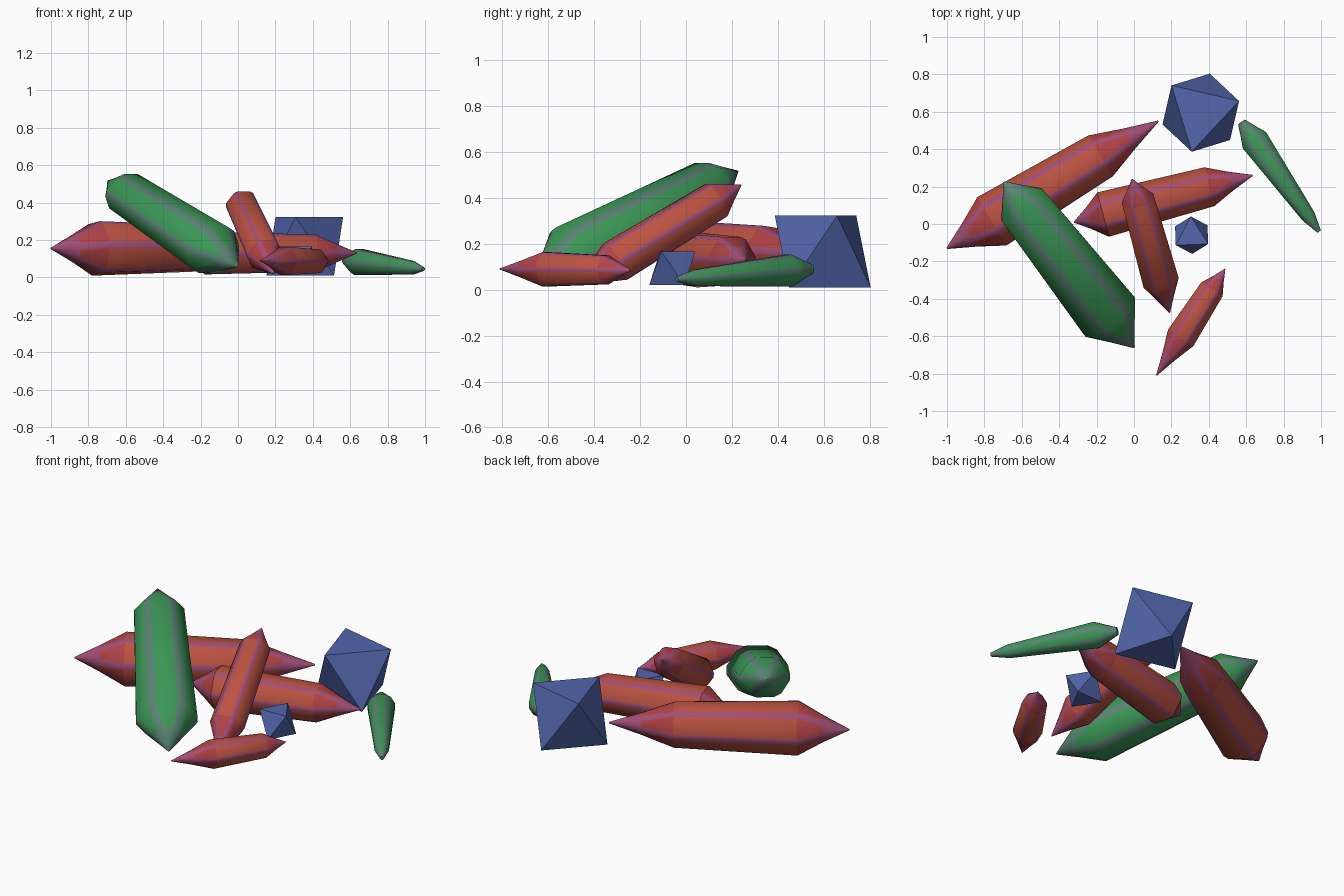
import bpy, bmesh, math
from mathutils import Vector

if "Cube" in bpy.data.objects:
    bpy.data.objects.remove(bpy.data.objects["Cube"])


def material(name, rgb):
    m = bpy.data.materials.new(name)
    m.diffuse_color = (*rgb, 1)
    m.use_nodes = True
    m.node_tree.nodes["Principled BSDF"].inputs["Base Color"].default_value = m.diffuse_color
    return m


RED = material("red", (0.50, 0.085, 0.055))
PLUM = material("plum", (0.36, 0.075, 0.18))
CRIMSON = material("crimson", (0.44, 0.055, 0.06))
GREEN = material("green", (0.045, 0.31, 0.095))
SAGE = material("sage", (0.10, 0.23, 0.17))
BLUE = material("blue", (0.085, 0.135, 0.42))


def finish(bm, name, mats):
    bmesh.ops.recalc_face_normals(bm, faces=bm.faces)
    me = bpy.data.meshes.new(name)
    bm.to_mesh(me)
    bm.free()
    for m in mats:
        me.materials.append(m)
    ob = bpy.data.objects.new(name, me)
    bpy.context.collection.objects.link(ob)
    return ob


def crystal(name, start, end, r0, r1, tip0, tip1, mats, roll=0, cut=0.13,
            flat=1.0, blunt=0.03, smooth=35):
    """Tapered six-sided prism with bevelled edges and a pointed tip at both ends."""
    a, b = Vector(start), Vector(end)
    d = (b - a).normalized()
    length = (b - a).length
    side = d.cross(Vector((0, 0, 1))).normalized()
    up = side.cross(d)
    bm = bmesh.new()

    def ring(dist, r, c):
        corner = []
        for i in range(6):
            t = math.radians(60 * i + roll)
            corner.append(a + d * dist + (side * math.cos(t) + up * math.sin(t) * flat) * r * 1.04)
        pts = []
        for i in range(6):
            p, q = corner[i], corner[(i + 1) % 6]
            pts += [p.lerp(q, c), p.lerp(q, 1 - c)]
        return [bm.verts.new(p) for p in pts]

    # rings: tip, mid tip, shoulder, shoulder, mid tip, tip (wider bevel towards the tips)
    wide = 0.26
    mid = 0.5 + blunt / 2
    rings = [ring(0, r0 * blunt, wide), ring(tip0 * 0.5, r0 * mid, wide), ring(tip0, r0, cut),
             ring(length - tip1, r1, cut), ring(length - tip1 * 0.5, r1 * mid, wide),
             ring(length, r1 * blunt, wide)]
    for k in range(5):
        for i in range(12):
            j = (i + 1) % 12
            f = bm.faces.new((rings[k][i], rings[k][j], rings[k + 1][j], rings[k + 1][i]))
            # accent on the bevels and the outer half of each tip, spots on the inner half
            if i % 2 or k in (0, 4):
                f.material_index = 1
            elif k in (1, 3):
                f.material_index = 2
    for r in (rings[0], rings[-1]):
        bm.faces.new(r).material_index = 1
    ob = finish(bm, name, mats)
    bpy.ops.object.select_all(action='DESELECT')
    bpy.context.view_layer.objects.active = ob
    ob.select_set(True)
    bpy.ops.object.shade_smooth_by_angle(angle=math.radians(smooth))


def octahedron(name, center, z0, z1, r, turn):
    """Octahedron resting on one of its faces."""
    bm = bmesh.new()
    for z, off in ((z1, 0), (z0, 60)):
        for i in range(3):
            t = math.radians(turn + off + 120 * i)
            bm.verts.new((center[0] + r * math.cos(t), center[1] + r * math.sin(t), z))
    bmesh.ops.convex_hull(bm, input=bm.verts)
    finish(bm, name, [BLUE])


red, green = [RED, PLUM, CRIMSON], [GREEN, SAGE, GREEN]

# red crystals
crystal("large_red_crystal", (-1, -0.13, 0.155), (0.13, 0.55, 0.155), 0.154, 0.13, 0.28, 0.36, red, 8)
crystal("middle_red_crystal", (-0.32, 0.01, 0.13), (0.635, 0.26, 0.13), 0.126, 0.11, 0.16, 0.24, red)
crystal("leaning_red_crystal", (0.19, -0.475, 0.02), (-0.01, 0.24, 0.455), 0.1, 0.09, 0.2, 0.13, red)
crystal("small_red_crystal", (0.12, -0.81, 0.09), (0.487, -0.24, 0.085), 0.083, 0.07, 0.24, 0.13, red)

# green crystals
crystal("large_green_crystal", (0, -0.66, 0.06), (-0.695, 0.225, 0.515), 0.178, 0.145, 0.23, 0.17,
        green, 0, 0.18, 0.83, 0.03, 60)
crystal("small_green_crystal", (0.575, 0.545, 0.09), (0.99, -0.04, 0.045), 0.082, 0.042, 0.12, 0.1,
        green, 0, 0.22, 0.95, 0.3, 60)

# blue octahedra
octahedron("large_blue_crystal", (0.357, 0.595), 0.01, 0.322, 0.214, 17)
octahedron("small_blue_crystal", (0.308, -0.06), 0.02, 0.165, 0.1, 92)
